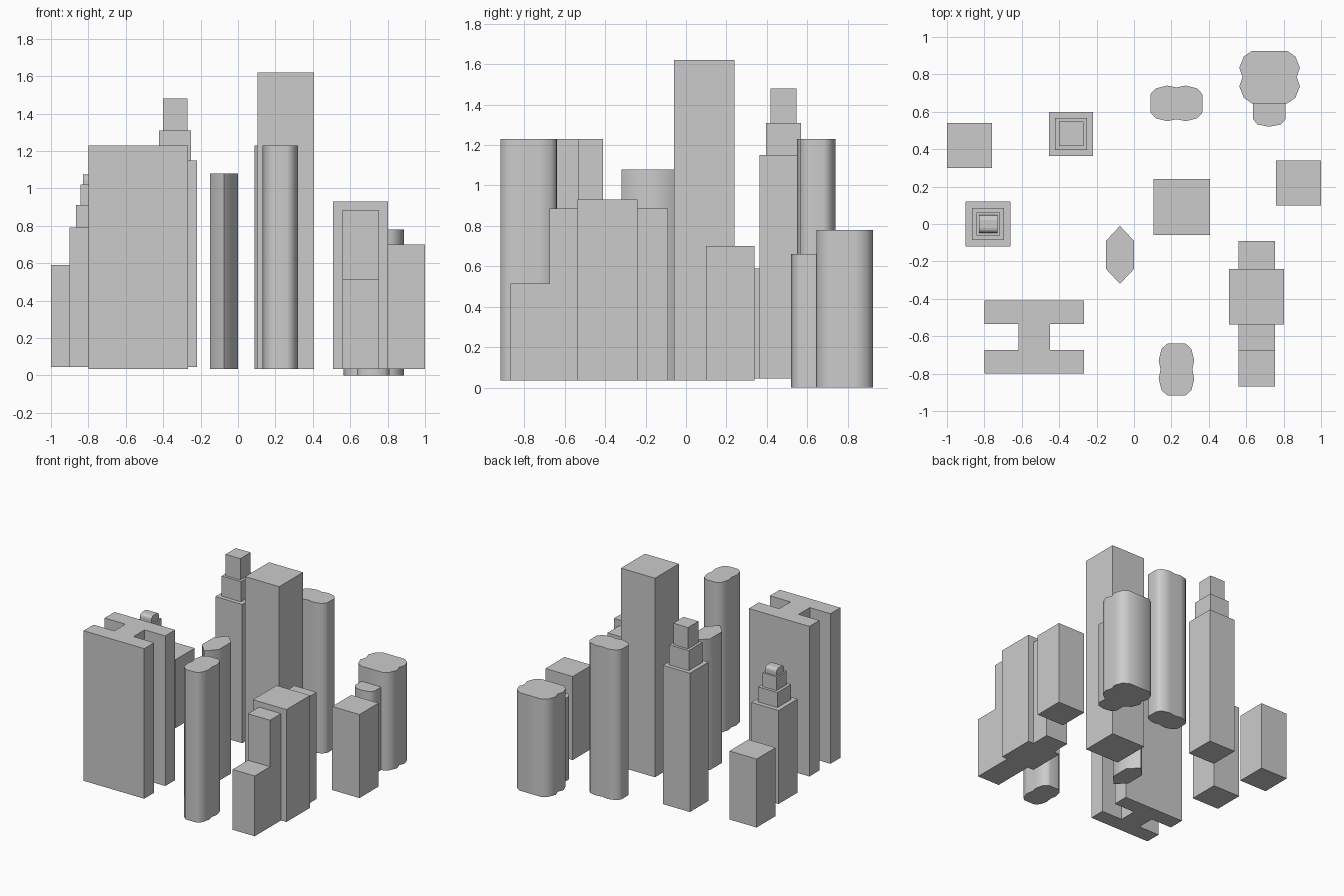
import bpy, bmesh, math

if "Cube" in bpy.data.objects:
    bpy.data.objects.remove(bpy.data.objects["Cube"])


def prism(name, outline, z0, z1, smooth=False):
    """Extrude a counter-clockwise plan outline from z0 to z1."""
    bm = bmesh.new()
    face = bm.faces.new([bm.verts.new((x, y, z0)) for x, y in outline])
    ext = bmesh.ops.extrude_face_region(bm, geom=[face], use_keep_orig=True)
    for g in ext["geom"]:
        if isinstance(g, bmesh.types.BMVert):
            g.co.z = z1
    bmesh.ops.recalc_face_normals(bm, faces=bm.faces[:])
    me = bpy.data.meshes.new(name)
    bm.to_mesh(me)
    bm.free()
    ob = bpy.data.objects.new(name, me)
    bpy.context.collection.objects.link(ob)
    if smooth:
        bpy.ops.object.select_all(action='DESELECT')
        ob.select_set(True)
        bpy.context.view_layer.objects.active = ob
        bpy.ops.object.shade_smooth_by_angle(angle=math.radians(50))
    return ob


def box(name, x0, x1, y0, y1, z0, z1):
    return prism(name, [(x0, y0), (x1, y0), (x1, y1), (x0, y1)], z0, z1)


def mirrored(quarter, cx, cy, turn=False):
    """Full outline from one quadrant, listed from the +x side to the +y side."""
    half = quarter + [(-x, y) for x, y in reversed(quarter)]
    pts = half + [(-x, -y) for x, y in half]
    out = []
    for x, y in pts:
        p = (round(cx - y, 4), round(cy + x, 4)) if turn else (round(cx + x, 4), round(cy + y, 4))
        if p not in out:
            out.append(p)
    return out


def stepped_tower(name, cx, cy, z, tiers):
    """Stack of centred square tiers given as (width, top height)."""
    for i, (w, top) in enumerate(tiers):
        h = w / 2
        box(f"{name}_tier_{i + 1}", cx - h, cx + h, cy - h, cy + h, z, top)
        z = top


# plain block towers
box("left_block", -1.0, -0.76, 0.30, 0.54, 0.045, 0.59)
box("right_block", 0.76, 1.0, 0.10, 0.34, 0.035, 0.70)
box("tall_block", 0.105, 0.405, -0.06, 0.24, 0.035, 1.62)

# setback towers
stepped_tower("tall_setback_tower", -0.336, 0.482, 0.045,
              [(0.236, 1.15), (0.172, 1.31), (0.13, 1.48)])
stepped_tower("low_setback_tower", -0.78, 0.0, 0.045,
              [(0.24, 0.79), (0.17, 0.91), (0.125, 1.02)])

# rounded cap on the low setback tower, arched across y
cap = box("rounded_cap", -0.83, -0.73, -0.047, 0.047, 1.02, 1.073)
bm = bmesh.new()
bm.from_mesh(cap.data)
edges = [e for e in bm.edges if all(v.co.z > 1.05 for v in e.verts)
         and abs(e.verts[0].co.y - e.verts[1].co.y) < 0.001]
bmesh.ops.bevel(bm, geom=edges, offset=0.025, segments=3, profile=0.5, affect='EDGES')
bm.to_mesh(cap.data)
bm.free()

# H-plan slab
prism("h_plan_tower", mirrored([(0.085, 0.0), (0.085, 0.07), (0.267, 0.07),
                               (0.267, 0.195)], -0.533, -0.605), 0.035, 1.23)

# six-sided tower
prism("hexagon_tower", mirrored([(0.075, 0.075), (0.0, 0.155)], -0.075, -0.165),
      0.035, 1.08, True)

# twin-lobed towers
lobe = [(0.14, 0.035), (0.137, 0.052), (0.11, 0.08), (0.05, 0.095), (0.0, 0.085)]
prism("rear_lobed_tower", mirrored(lobe, 0.227, 0.645), 0.035, 1.23, True)
prism("front_lobed_tower", mirrored(lobe, 0.227, -0.778, True), 0.035, 1.23, True)

# stepped block with wings
box("wing_core", 0.507, 0.803, -0.537, -0.24, 0.035, 0.93)
box("rear_wing", 0.56, 0.755, -0.24, -0.09, 0.035, 0.885)
box("front_wing_upper", 0.56, 0.755, -0.675, -0.537, 0.035, 0.885)
box("front_wing_lower", 0.56, 0.755, -0.868, -0.675, 0.035, 0.515)

# scalloped tower with a curved annex
prism("scalloped_tower", mirrored([(0.145, 0.0), (0.162, 0.05), (0.138, 0.11),
                                  (0.095, 0.14)], 0.725, 0.785), 0.0, 0.78, True)
prism("curved_annex", [(0.637, 0.645), (0.637, 0.56), (0.66, 0.532), (0.722, 0.52),
                       (0.785, 0.532), (0.81, 0.56), (0.81, 0.645)], 0.0, 0.66, True)
